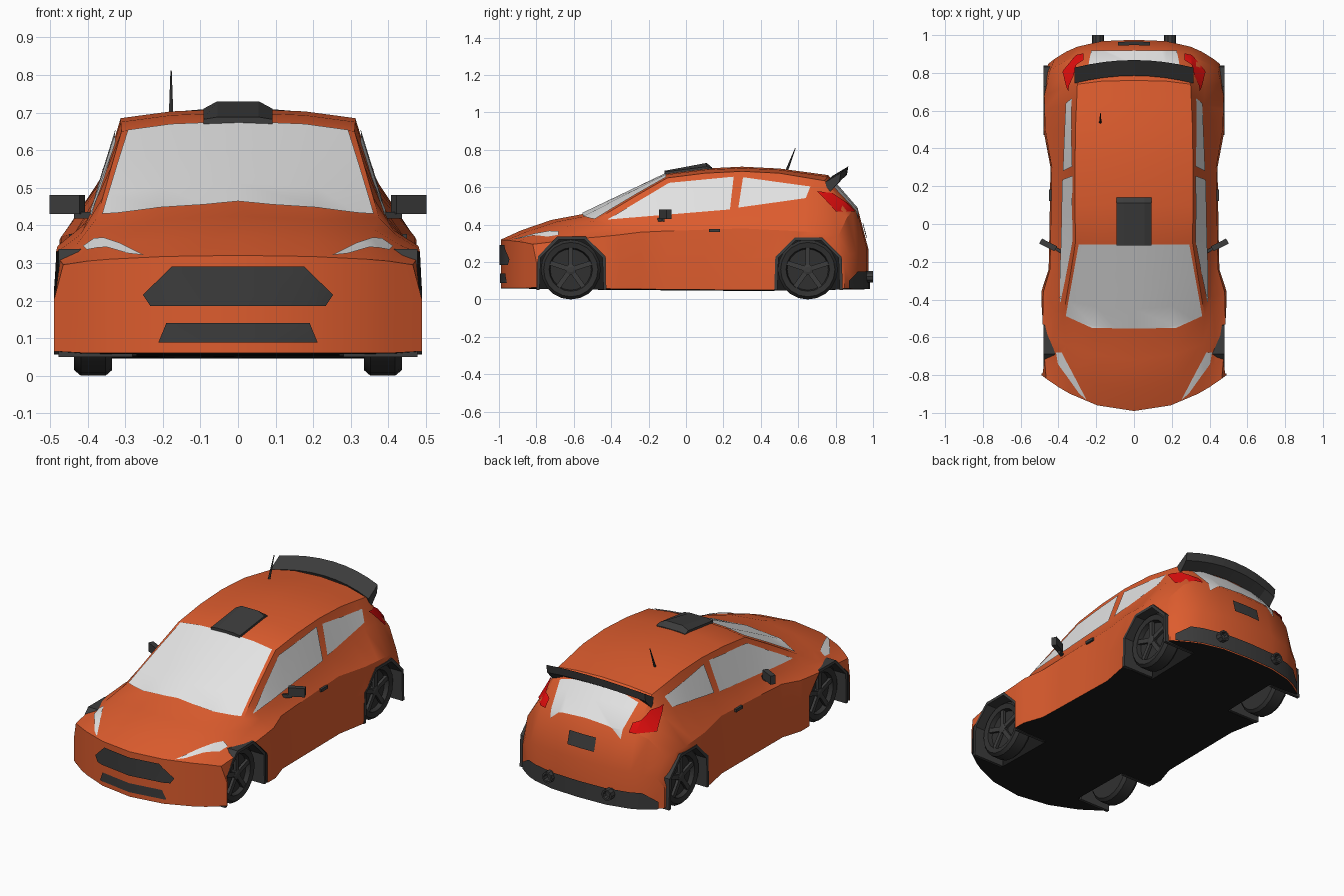
import bpy, bmesh, math
from mathutils import Vector, Matrix

if "Cube" in bpy.data.objects:
    bpy.data.objects.remove(bpy.data.objects["Cube"])


def material(name, r, g, b):
    m = bpy.data.materials.new(name)
    m.diffuse_color = (r, g, b, 1)
    m.use_nodes = True
    m.node_tree.nodes["Principled BSDF"].inputs["Base Color"].default_value = m.diffuse_color
    return m


ORANGE = material("orange_paint", 0.72, 0.107, 0.027)
GLASS = material("pale_glass", 0.78, 0.78, 0.78)
TRIM = material("dark_grey_trim", 0.045, 0.045, 0.045)
RUBBER = material("tyre_rubber", 0.03, 0.03, 0.03)
BLACK = material("black_underside", 0.011, 0.011, 0.011)
RED = material("red_lamp", 0.75, 0.004, 0.004)


def make(name, bm, mats, smooth=None, fix=True):
    if fix:
        bmesh.ops.recalc_face_normals(bm, faces=bm.faces[:])
    me = bpy.data.meshes.new(name)
    bm.to_mesh(me)
    bm.free()
    ob = bpy.data.objects.new(name, me)
    bpy.context.collection.objects.link(ob)
    for m in mats:
        me.materials.append(m)
    if smooth:
        shade(ob, smooth)
    return ob


def shade(ob, deg):
    bpy.ops.object.select_all(action='DESELECT')
    ob.select_set(True)
    bpy.context.view_layer.objects.active = ob
    bpy.ops.object.shade_smooth_by_angle(angle=math.radians(deg))


def loft(rings, caps=True):
    bm = bmesh.new()
    vs = [[bm.verts.new(p) for p in r] for r in rings]
    n = len(rings[0])
    for a, b in zip(vs, vs[1:]):
        for i in range(n):
            bm.faces.new((a[i], a[(i + 1) % n], b[(i + 1) % n], b[i]))
    if caps:
        bm.faces.new(vs[0])
        bm.faces.new(vs[-1])
    return bm, vs


def lerp(rail, y, col=1):
    if y <= rail[0][0]:
        return rail[0][col]
    for a, b in zip(rail, rail[1:]):
        if y <= b[0]:
            return a[col] + (b[col] - a[col]) * (y - a[0]) / (b[0] - a[0])
    return rail[-1][col]


# Body rails: (y, z) for the centre line, (y, x, z) for the others
CENTRE = [(-.99, .32), (-.88, .37), (-.72, .425), (-.56, .455), (-.1, .675), (.1, .70),
          (.3, .71), (.5, .70), (.76, .665), (.92, .48), (.975, .27)]
EDGE = [(-.99, .34, .31), (-.88, .35, .345), (-.72, .36, .39), (-.56, .375, .42), (-.1, .31, .65),
        (.1, .312, .675), (.3, .312, .685), (.5, .31, .675), (.76, .30, .635), (.92, .30, .47), (.975, .30, .26)]
BELT = [(-.99, .40, .305), (-.88, .42, .318), (-.72, .43, .348), (-.56, .42, .375), (-.1, .39, .43),
        (.3, .375, .48), (.5, .37, .50), (.76, .375, .51), (.92, .365, .44), (.975, .36, .25)]
SHOULDER = [(-.99, .465, .295), (-.72, .485, .325), (-.45, .48, .345), (-.28, .445, .36), (.3, .435, .38),
            (.5, .47, .37), (.76, .475, .36), (.92, .445, .34), (.975, .42, .24)]
SIDE = [(-.99, .49, .2), (-.45, .49, .22), (-.28, .452, .22), (.3, .442, .22), (.5, .48, .22),
        (.84, .48, .22), (.975, .455, .18)]
SILL = [(-.99, .065), (-.6, .058), (.4, .05), (.975, .06)]
NOSE_BEND = [(-.99, 1), (-.56, .65), (-.1, 0)]
TAIL_BEND = [(.5, 0), (.975, 1)]


def section(y):
    tz, ex, ez = lerp(CENTRE, y), lerp(EDGE, y), lerp(EDGE, y, 2)
    bx, sx, z0 = lerp(BELT, y), lerp(SIDE, y), lerp(SILL, y)
    mid = ex * .57
    pts = [(0, tz), (mid, tz - .28 * (tz - ez)), (ex, ez), (bx, lerp(BELT, y, 2)),
           (lerp(SHOULDER, y), lerp(SHOULDER, y, 2)), (sx, lerp(SIDE, y, 2)), (sx, z0),
           (bx, z0 - .005), (ex, z0 - .005), (mid, z0 - .005), (0, z0 - .005)]
    half = [(x, y + .19 * (x / .49) ** 2 * lerp(NOSE_BEND, y) - .15 * (x / .48) ** 3 * lerp(TAIL_BEND, y), z)
            for x, z in pts]
    return half + [(-x, v, z) for x, v, z in half[-2:0:-1]]


STATIONS = [-.99, -.88, -.72, -.56, -.45, -.28, -.1, .1, .3, .5, .65, .76, .84, .92, .975]
bm, rings = loft([section(y) for y in STATIONS], caps=False)
for r in (rings[0], rings[-1]):
    for q in ((0, 1, 9, 10), (1, 2, 8, 9), (2, 3, 7, 8), (3, 4, 5, 6, 7)):
        bm.faces.new([r[i] for i in q])
        bm.faces.new([r[(20 - i) % 20] for i in q])
bmesh.ops.recalc_face_normals(bm, faces=bm.faces[:])
skin = bm.copy()
for f in bm.faces:
    f.material_index = 1 if f.normal.z < -.7 else 0
body = make("body", bm, [ORANGE, BLACK])


# Thin plates cut out of the body skin by a convex outline seen along one axis
def plate(name, axis, sign, outline, mat, off=.005, xmin=None):
    p = skin.copy()
    u, v = [(1, 2), (0, 2), (0, 1)][axis]
    bmesh.ops.delete(p, geom=[f for f in p.faces if f.normal[axis] * sign < .08], context='FACES')
    pairs = list(zip(outline, outline[1:] + outline[:1]))
    area = sum(a[0] * b[1] - b[0] * a[1] for a, b in pairs)
    cuts = []
    for a, b in pairs:
        co, no = Vector((0, 0, 0)), Vector((0, 0, 0))
        co[u], co[v] = a
        no[u], no[v] = b[1] - a[1], a[0] - b[0]
        cuts.append((co, no * (1 if area > 0 else -1)))
    if xmin is not None:
        cuts.append((Vector((xmin * sign, 0, 0)), Vector((-sign, 0, 0))))
    for co, no in cuts:
        bmesh.ops.bisect_plane(p, geom=p.verts[:] + p.edges[:] + p.faces[:], dist=1e-5,
                               plane_co=co, plane_no=no.normalized(), clear_outer=True)
    p.normal_update()
    for co, w in [(w.co + w.normal * off, w) for w in p.verts]:
        w.co = co
    make(name, p, [mat], 30, fix=False)


def sym(pts):
    return pts + [(-x, y) for x, y in reversed(pts)]


plate("windscreen", 2, 1, sym([(.22, -.55), (.36, -.485), (.292, -.105)]), GLASS)
plate("rear_window", 2, 1, sym([(.25, .79), (.225, .915)]), GLASS)
plate("grille", 1, -1, sym([(.23, .185), (.25, .215), (.175, .29)]), TRIM, .008)
plate("lower_intake", 1, -1, sym([(.21, .088), (.19, .14)]), TRIM)
plate("rear_bumper", 1, 1, sym([(.43, .05), (.43, .10), (.36, .15)]), TRIM, .009)
plate("rear_panel", 1, 1, sym([(.085, .33), (.085, .405)]), TRIM, .008)
for s, side in ((1, "right"), (-1, "left")):
    plate(side + "_front_window", 0, s, [(-.42, .425), (.235, .48), (.255, .655), (-.09, .622)], GLASS)
    plate(side + "_rear_window", 0, s, [(.28, .49), (.64, .54), (.665, .602), (.305, .652)], GLASS)
    plate(side + "_tail_lamp", 0, s, [(.70, .575), (.80, .465), (.92, .468), (.78, .565)], RED, .008, .265)
    plate(side + "_headlamp", 2, 1, [(s * x, y) for x, y in
          ((.25, -.93), (.29, -.895), (.40, -.74), (.41, -.68), (.38, -.68))], GLASS)


# Wheel arches: octagonal cut with a dark liner
def arch(cy, r, bottom):
    pts = [(cy + r * math.cos(a), .155 + r * math.sin(a)) for a in
           [math.radians(22.5 + 45 * i) for i in range(4)]]
    w = r * .955
    return [(cy + w, bottom)] + pts + [(cy - w, bottom)]


def box(bm, size, loc, rot=Matrix()):
    bmesh.ops.create_cube(bm, size=1, matrix=rot @ Matrix.Translation(loc) @ Matrix.Diagonal((*size, 1)))


def lathe(bm, prof, n=20):
    vs = [[bm.verts.new((x, r * math.cos(2 * math.pi * i / n), r * math.sin(2 * math.pi * i / n)))
           for i in range(n)] for r, x in prof]
    for a, b in zip(vs, vs[1:]):
        for i in range(n):
            bm.faces.new((a[i], a[(i + 1) % n], b[(i + 1) % n], b[i]))
    bm.faces.new(vs[0])
    bm.faces.new(vs[-1])


for s, side in ((1, "right"), (-1, "left")):
    for cy, r, end in ((-.612, .195, "front"), (.655, .19, "rear")):
        bm, _ = loft([[(s * x, y, z) for y, z in arch(cy, r, -.1)] for x in (.27, .8)])
        for f in bm.faces:
            f.material_index = 1
        cutter = make("arch_cutter", bm, [ORANGE, BLACK])
        cutter.hide_render = True
        mod = body.modifiers.new("arch", 'BOOLEAN')
        mod.operation, mod.solver, mod.object = 'DIFFERENCE', 'EXACT', cutter
        bpy.context.view_layer.objects.active = body
        bpy.ops.object.modifier_apply(modifier=mod.name)
        bpy.data.objects.remove(cutter)
        ring = arch(cy, r + .002, .05) + arch(cy, r - .016, .05)[::-1]
        bm, _ = loft([[(s * x, y, z) for y, z in ring] for x in (.28, .478)])
        make(f"{side}_{end}_arch_liner", bm, [TRIM])
        # Tyre and five-spoke rim
        place = Matrix.Translation((0, cy - .004, .16))
        bm = bmesh.new()
        lathe(bm, [(.11, .405), (.116, .43), (.145, .436), (.16, .418), (.16, .352), (.145, .335), (.05, .335)])
        if s < 0:
            bm.transform(Matrix.Scale(-1, 4, (1, 0, 0)))
        bm.transform(place)
        make(f"{side}_{end}_tyre", bm, [RUBBER], 35)
        bm = bmesh.new()
        lathe(bm, [(.028, .40), (.028, .428), (.015, .432)], 10)
        for i in range(5):
            box(bm, (.016, .026, .1), (.419, 0, .064), Matrix.Rotation(math.radians(72 * i), 4, 'X'))
        if s < 0:
            bm.transform(Matrix.Scale(-1, 4, (1, 0, 0)))
        bm.transform(place)
        make(f"{side}_{end}_spokes", bm, [TRIM])
    # Mirror, door handle, exhaust
    bm = bmesh.new()
    turn = Matrix.Translation((s * .45, -.113, .455)) @ Matrix.Rotation(s * math.radians(27), 4, 'Z')
    box(bm, (.09, .03, .05), (s * .005, 0, 0), turn)
    box(bm, (.06, .016, .018), (s * -.05, 0, -.028), turn)
    make(side + "_mirror", bm, [TRIM])
    bm = bmesh.new()
    box(bm, (.025, .06, .017), (s * .437, .152, .368))
    make(side + "_door_handle", bm, [TRIM])
    bm = bmesh.new()
    lathe(bm, [(.032, .92), (.032, 1.0), (.022, 1.0), (.020, .97)], 10)
    bm.transform(Matrix.Translation((s * .19, 0, .122)) @ Matrix.Rotation(math.radians(90), 4, 'Z'))
    make(side + "_exhaust", bm, [TRIM], 35)
shade(body, 30)

# Roof spoiler with a curved sweep and end plates
rings = []
for i in range(-4, 5):
    t = i / 4
    drop = .03 if abs(i) == 4 else 0
    rings.append([(t * .315, y - .04 * t * t, z - .035 * t * t - (drop if z < .66 else 0)) for y, z in
                  ((.785, .662), (.868, .712), (.86, .665), (.80, .63))])
make("roof_spoiler", loft(rings)[0], [TRIM])

# Roof vent: wedge rising to the back with a domed top
make("roof_vent", loft([[(-.092, y, .655), (-.092, y, a), (-.055, y, b), (.055, y, b), (.092, y, a), (.092, y, .655)]
                        for y, a, b in ((-.115, .682, .688), (.11, .71, .73), (.14, .70, .705))])[0], [TRIM])

# Aerial
tilt = Vector((0, .05, .13)).to_track_quat('Z', 'Y').to_matrix().to_4x4()
bm = bmesh.new()
bmesh.ops.create_cone(bm, cap_ends=True, segments=6, radius1=.007, radius2=.002, depth=.13,
                      matrix=Matrix.Translation((-.178, .562, .75)) @ tilt)
make("aerial", bm, [TRIM])
